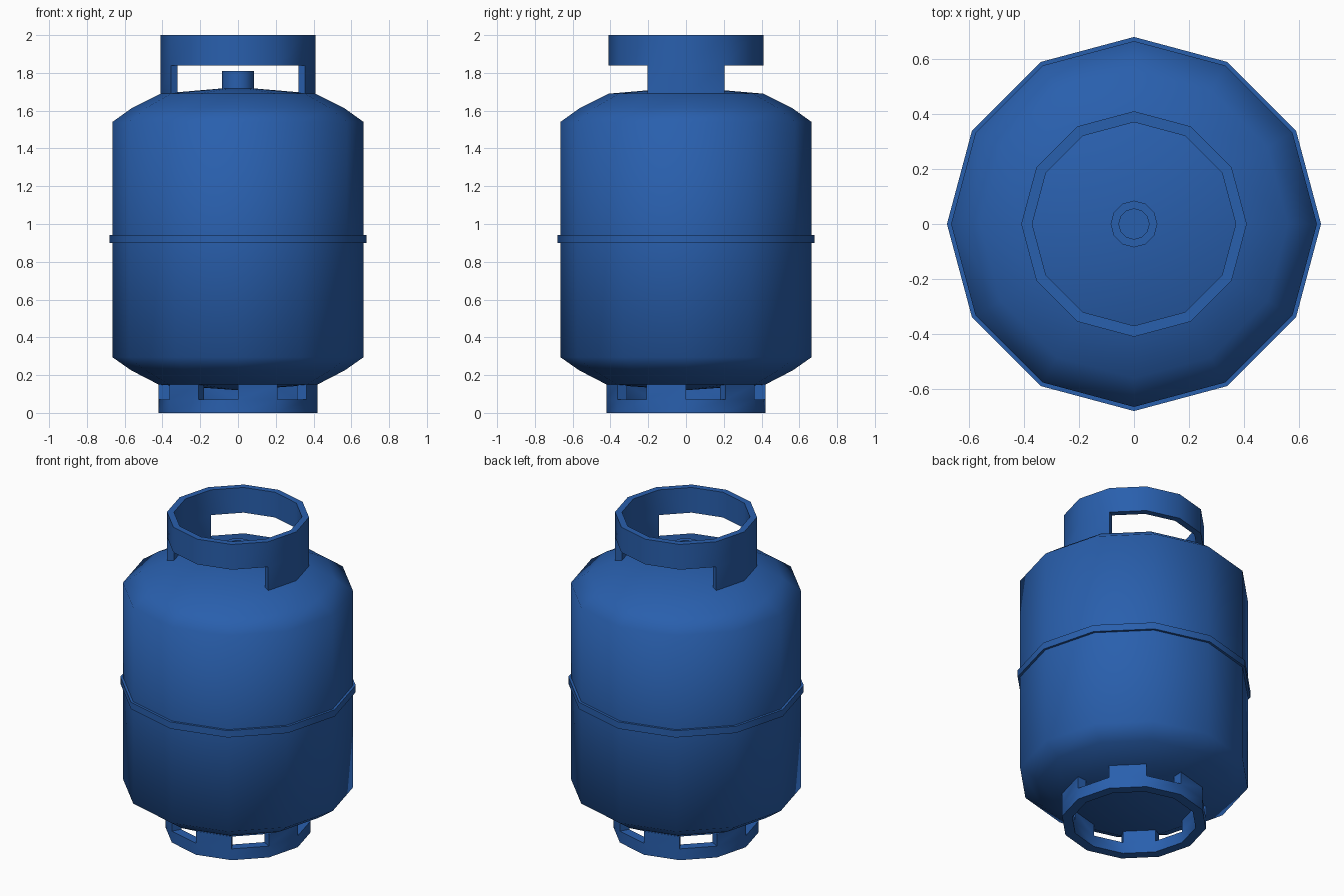
import bpy, bmesh, math

if "Cube" in bpy.data.objects:
    bpy.data.objects.remove(bpy.data.objects["Cube"])

SIDES = 12
blue = bpy.data.materials.new("blue_paint")
blue.diffuse_color = (0.022, 0.115, 0.42, 1)
blue.use_nodes = True
blue.node_tree.nodes["Principled BSDF"].inputs["Base Color"].default_value = blue.diffuse_color


def finish(name, bm, angle):
    bmesh.ops.recalc_face_normals(bm, faces=bm.faces)
    mesh = bpy.data.meshes.new(name)
    bm.to_mesh(mesh)
    bm.free()
    mesh.materials.append(blue)
    obj = bpy.data.objects.new(name, mesh)
    bpy.context.collection.objects.link(obj)
    bpy.ops.object.select_all(action='DESELECT')
    bpy.context.view_layer.objects.active = obj
    obj.select_set(True)
    bpy.ops.object.shade_smooth_by_angle(angle=math.radians(angle))
    return obj


def polar(r, k, z):
    a = 2 * math.pi * k / SIDES
    return (r * math.cos(a), r * math.sin(a), z)


def lathe(name, profile, angle=40, closed=False):
    """Spin (radius, z) points round z; a zero radius becomes a pole."""
    bm = bmesh.new()
    rings = []
    for r, z in profile:
        if r == 0:
            rings.append([bm.verts.new((0, 0, z))] * SIDES)
        else:
            rings.append([bm.verts.new(polar(r, k, z)) for k in range(SIDES)])
    pairs = list(zip(rings, rings[1:]))
    if closed:
        pairs.append((rings[-1], rings[0]))
    for a, b in pairs:
        for k in range(SIDES):
            n = (k + 1) % SIDES
            corners = list(dict.fromkeys([a[k], a[n], b[n], b[k]]))
            bm.faces.new(corners)
    return finish(name, bm, angle)


def slotted_ring(name, r_out, r_in, levels, layers):
    """Thick ring made of wall cells; layers lists the filled segments per level."""
    bm = bmesh.new()
    v = {(k, r, z): bm.verts.new(polar((r_in, r_out)[r], k, levels[z]))
         for k in range(SIDES) for r in (0, 1) for z in range(len(levels))}
    cells = {(k, z) for z, segs in enumerate(layers) for k in segs}
    for k, z in cells:
        n = (k + 1) % SIDES
        for r in (0, 1):
            bm.faces.new([v[k, r, z], v[n, r, z], v[n, r, z + 1], v[k, r, z + 1]])
        for dz, level in ((-1, z), (1, z + 1)):
            if (k, z + dz) not in cells:
                bm.faces.new([v[k, 0, level], v[n, 0, level], v[n, 1, level], v[k, 1, level]])
        for dk, col in ((-1, k), (1, n)):
            if ((k + dk) % SIDES, z) not in cells:
                bm.faces.new([v[col, 0, z], v[col, 1, z], v[col, 1, z + 1], v[col, 0, z + 1]])
    loose = [vert for vert in bm.verts if not vert.link_faces]
    bmesh.ops.delete(bm, geom=loose, context='VERTS')
    return finish(name, bm, 40)


# Tank shell with sloped shoulders
lathe("tank_body", [(0, 0.12), (0.42, 0.15), (0.565, 0.225), (0.665, 0.295),
                    (0.665, 1.54), (0.56, 1.615), (0.41, 1.69), (0, 1.725)], angle=62)

# Weld band round the middle
lathe("weld_band", [(0.65, 0.90), (0.68, 0.90), (0.68, 0.943), (0.65, 0.943)], closed=True)

# Valve stub with a recessed top
lathe("valve", [(0.085, 1.70), (0.085, 1.81), (0.055, 1.81), (0.055, 1.74), (0, 1.74)])

# Carrying collar: full hoop above two wide side legs
everywhere = range(SIDES)
slotted_ring("collar", 0.41, 0.37, [1.69, 1.84, 2.0], [[11, 0, 5, 6], everywhere])

# Foot ring: full hoop below alternating posts
slotted_ring("foot_ring", 0.42, 0.36, [0, 0.072, 0.15], [everywhere, range(1, SIDES, 2)])
